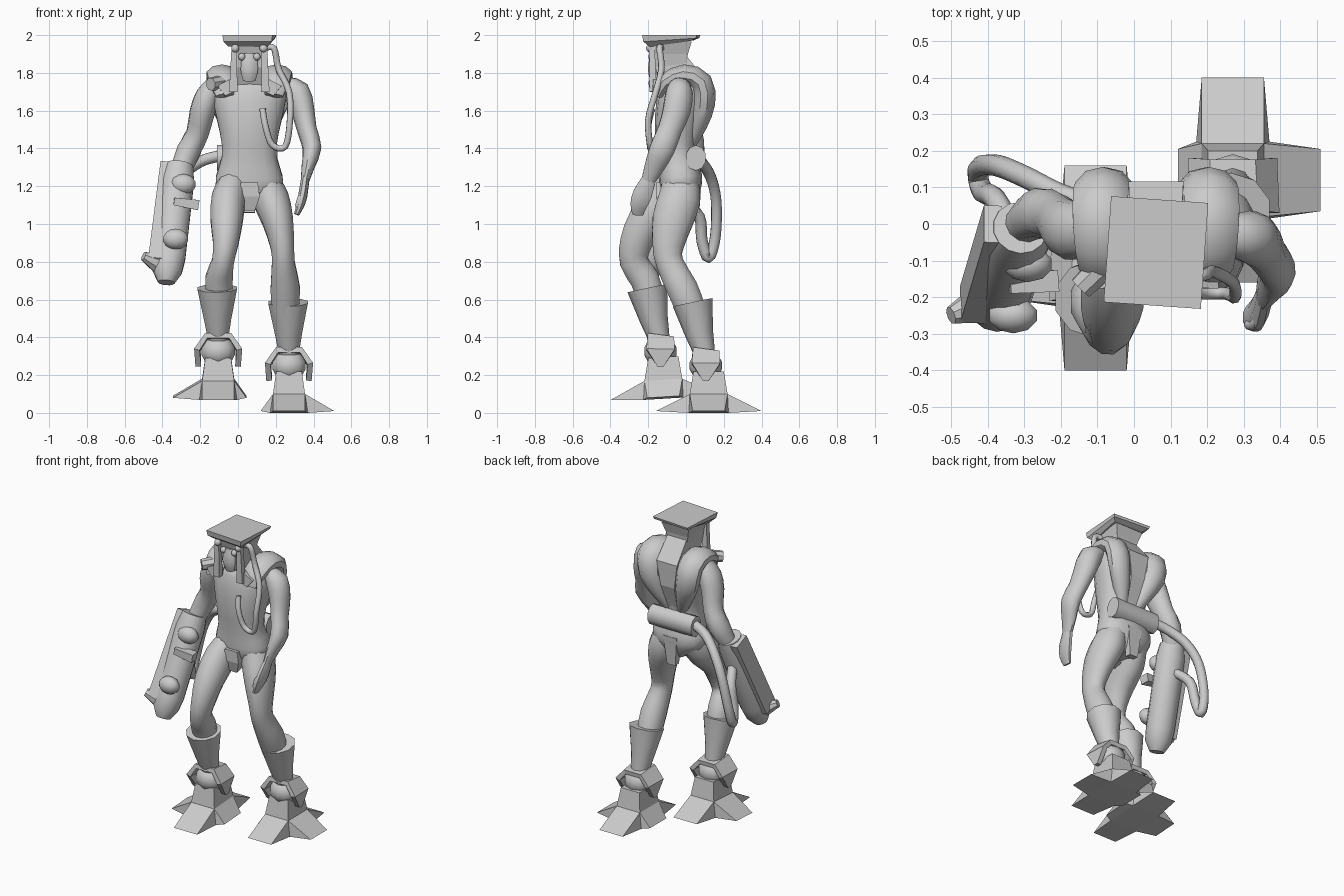
import bpy
import bmesh
import math
from mathutils import Vector

default_cube = bpy.data.objects.get("Cube")
if default_cube:
    bpy.data.objects.remove(default_cube, do_unlink=True)

grey = bpy.data.materials.new("plain_grey")
grey.use_nodes = True
grey.diffuse_color = (0.6, 0.6, 0.6, 1)
grey.node_tree.nodes["Principled BSDF"].inputs["Base Color"].default_value = (0.6, 0.6, 0.6, 1)

MIDDLE = 0.06  # body centre line
X_AXIS, Y_AXIS = Vector((1, 0, 0)), Vector((0, 1, 0))


def finish(name, bm, angle=40):
    """Turn a bmesh into a shaded object."""
    bmesh.ops.recalc_face_normals(bm, faces=bm.faces)
    mesh = bpy.data.meshes.new(name)
    bm.to_mesh(mesh)
    bm.free()
    mesh.materials.append(grey)
    obj = bpy.data.objects.new(name, mesh)
    bpy.context.collection.objects.link(obj)
    bpy.ops.object.select_all(action='DESELECT')
    obj.select_set(True)
    bpy.context.view_layer.objects.active = obj
    if angle:
        bpy.ops.object.shade_smooth_by_angle(angle=math.radians(angle))


def resample(points, steps):
    """Catmull-Rom interpolation of tuples of any length."""
    result = []
    last = len(points) - 1
    for i in range(last):
        a, b, c, d = (points[max(0, min(last, i + k))] for k in (-1, 0, 1, 2))
        for s in range(steps):
            t = s / steps
            result.append(tuple(
                q + t * (r - p) / 2 + t * t * (p - 2.5 * q + 2 * r - w / 2)
                + t ** 3 * (3 * (q - r) + w - p) / 2
                for p, q, r, w in zip(a, b, c, d)))
    return result + [points[last]]


def loft(name, rings, sides=10, steps=2, ref=X_AXIS, angle=40, square=1.0):
    """Sweep ellipses (x, y, z, half width, half depth) along a path."""
    rings = resample(rings, steps)
    centres = [Vector(r[:3]) for r in rings]
    bm = bmesh.new()
    loops = []
    for i, ring in enumerate(rings):
        tangent = (centres[min(i + 1, len(rings) - 1)] - centres[max(i - 1, 0)]).normalized()
        u = (ref - tangent * ref.dot(tangent)).normalized()
        v = tangent.cross(u)
        loop = []
        for k in range(sides):
            turn = math.tau * (k + 0.5) / sides
            cs, sn = math.cos(turn), math.sin(turn)
            power = 0 if sides == 4 else square
            cs = math.copysign(abs(cs) ** power, cs)
            sn = math.copysign(abs(sn) ** power, sn)
            loop.append(bm.verts.new(centres[i] + u * cs * ring[3] + v * sn * ring[4]))
        loops.append(loop)
    for low, high in zip(loops, loops[1:]):
        for k in range(sides):
            n = (k + 1) % sides
            bm.faces.new((low[k], low[n], high[n], high[k]))
    bm.faces.new(loops[0][::-1])
    bm.faces.new(loops[-1])
    finish(name, bm, angle)


def block(name, rings, ref=X_AXIS):
    """Flat-faced four-sided loft."""
    loft(name, rings, sides=4, steps=1, ref=ref, angle=0)


def hose(name, points, radius):
    """Round tube along a path, as a bevelled curve."""
    curve = bpy.data.curves.new(name, 'CURVE')
    curve.dimensions = '3D'
    curve.bevel_depth = radius
    curve.bevel_resolution = 2
    curve.use_fill_caps = True
    path = resample(points, 4)
    spline = curve.splines.new('POLY')
    spline.points.add(len(path) - 1)
    for target, p in zip(spline.points, path):
        target.co = (*p, 1)
    spline.use_smooth = True
    curve.materials.append(grey)
    bpy.context.collection.objects.link(bpy.data.objects.new(name, curve))


def ball(name, centre, radii):
    bm = bmesh.new()
    bmesh.ops.create_uvsphere(bm, u_segments=10, v_segments=7, radius=1)
    bmesh.ops.scale(bm, vec=radii, verts=bm.verts)
    bmesh.ops.translate(bm, vec=centre, verts=bm.verts)
    finish(name, bm)


def mirrored(rings, side):
    """Reflect ring centres about the body centre line when side is -1."""
    return [(MIDDLE + side * (r[0] - MIDDLE),) + tuple(r[1:]) for r in rings]


def star_foot(name, x, y, z, outward, tilt):
    """Four flat toes around a raised centre; the inner toe is short."""
    bm = bmesh.new()

    def point(px, py, pz):
        return bm.verts.new((x + px, y + py, z + pz + tilt * py))

    quarter = [(1, 1), (-1, 1), (-1, -1), (1, -1)]
    floor = [point(0.1 * a, 0.105 * b, 0) for a, b in quarter]
    knuckle = [point(0.085 * a, 0.1 * b, 0.1) for a, b in quarter]
    crown = [point(0.068 * a, 0.08 * b, 0.22) for a, b in quarter]
    bm.faces.new(floor)
    bm.faces.new(crown)
    for k, (dx, dy) in enumerate([(0, 1), (-1, 0), (0, -1), (1, 0)]):
        n = (k + 1) % 4
        reach = 0.28 if dy else (0.24 if dx == outward else 0.15)
        tips = [point(dx * reach - s * dy * 0.085, dy * reach + s * dx * 0.085, 0.01)
                for s in (-1, 1)]
        bm.faces.new((knuckle[k], knuckle[n], tips[1], tips[0]))
        bm.faces.new((floor[k], floor[n], tips[1], tips[0]))
        bm.faces.new((floor[k], knuckle[k], tips[0]))
        bm.faces.new((floor[n], knuckle[n], tips[1]))
        bm.faces.new((knuckle[k], knuckle[n], crown[n], crown[k]))
    finish(name, bm, 0)


def lower_leg(side, x, y, z, outward, tilt):
    """Foot, ankle guard and flared boot; z lifts the whole assembly."""
    star_foot(side + "_foot", x, y, z, outward, tilt)
    ball(side + "_ankle", (x, y - 0.015, z + 0.25), (0.095, 0.088, 0.082))
    arch = [(-0.105, 0.17, 0.015), (-0.11, 0.26, 0.075), (-0.06, 0.325, 0.07)]
    arch += [(-a, h, w) for a, h, w in reversed(arch)]
    block(side + "_ankle_guard", [(x + a, y - 0.015, z + h, w, 0.015) for a, h, w in arch],
          ref=Vector((0, 1, -0.15)))
    loft(side + "_boot", [(x, y - 0.02, z + 0.31, 0.055, 0.055),
                          (x - 0.003, y - 0.05, z + 0.42, 0.075, 0.075),
                          (x - 0.005, y - 0.085, z + 0.585, 0.11, 0.107)], steps=1)


# Legs
lower_leg("left", 0.27, 0.12, 0, 1, 0)
lower_leg("right", -0.105, -0.12, 0.075, -1, 0.06)
loft("left_leg", [(0.25, 0.03, 0.54, 0.075, 0.08), (0.25, -0.02, 0.66, 0.08, 0.085),
                  (0.24, -0.085, 0.79, 0.063, 0.075), (0.235, -0.095, 0.88, 0.065, 0.085),
                  (0.21, -0.07, 1.02, 0.085, 0.112), (0.175, -0.035, 1.13, 0.098, 0.115),
                  (0.15, -0.03, 1.21, 0.085, 0.1)], sides=12)
loft("right_leg", [(-0.1, -0.19, 0.62, 0.07, 0.075), (-0.1, -0.22, 0.71, 0.075, 0.08),
                   (-0.08, -0.275, 0.8, 0.06, 0.078), (-0.065, -0.265, 0.9, 0.07, 0.088),
                   (-0.06, -0.21, 1.02, 0.088, 0.1), (-0.05, -0.11, 1.13, 0.092, 0.115),
                   (-0.02, -0.04, 1.21, 0.085, 0.1)], sides=12)

# Torso
loft("torso", [(MIDDLE, -0.03, 1.1, 0.05, 0.07), (MIDDLE, -0.03, 1.18, 0.165, 0.105),
               (MIDDLE, -0.03, 1.25, 0.18, 0.115), (MIDDLE, -0.05, 1.36, 0.147, 0.1),
               (MIDDLE, -0.05, 1.48, 0.158, 0.115), (MIDDLE, -0.03, 1.62, 0.19, 0.13),
               (MIDDLE, -0.01, 1.73, 0.2, 0.12), (MIDDLE, -0.02, 1.79, 0.12, 0.08)],
     sides=14, square=0.8)
block("codpiece", [(MIDDLE, -0.11, 1.08, 0.03, 0.03), (MIDDLE, -0.13, 1.15, 0.055, 0.03),
                   (MIDDLE, -0.13, 1.22, 0.045, 0.03)])
block("rear_flap", [(MIDDLE, 0.05, 1.06, 0.03, 0.02), (MIDDLE, 0.06, 1.25, 0.05, 0.025)])
block("back_panel", [(MIDDLE, 0.0, 1.4, 0.03, 0.04), (MIDDLE, 0.06, 1.6, 0.05, 0.05),
                     (MIDDLE, 0.06, 1.73, 0.075, 0.06), (MIDDLE, -0.03, 1.85, 0.07, 0.05)])
for label, side in (("left", 1), ("right", -1)):
    loft(label + "_shoulder_lobe", mirrored(
        [(0.19, -0.15, 1.68, 0.05, 0.025), (0.2, -0.11, 1.75, 0.075, 0.045),
         (0.205, -0.01, 1.79, 0.085, 0.055), (0.21, 0.08, 1.75, 0.08, 0.06),
         (0.195, 0.095, 1.64, 0.075, 0.06), (0.15, 0.06, 1.52, 0.055, 0.05),
         (0.1, 0.01, 1.4, 0.03, 0.03)], side))
    block(label + "_collar_clip", mirrored(
        [(0.16, -0.155, 1.69, 0.03, 0.02), (0.19, -0.15, 1.75, 0.045, 0.025)], side))
loft("shoulder_port", [(-0.08, -0.11, 1.75, 0.04, 0.04), (-0.145, -0.175, 1.74, 0.035, 0.035)],
     sides=8, steps=1)

# Head with flat cap
block("head", [(MIDDLE, -0.06, 1.74, 0.07, 0.06), (MIDDLE, -0.08, 1.84, 0.07, 0.085),
               (MIDDLE, -0.08, 1.9, 0.08, 0.09), (MIDDLE, -0.08, 1.965, 0.1, 0.11)])
block("flat_cap", [(MIDDLE, -0.075, 1.955, 0.105, 0.11), (MIDDLE, -0.078, 1.975, 0.128, 0.14),
                   (MIDDLE, -0.078, 2, 0.133, 0.145)], ref=Vector((1, -0.07, 0)))
loft("muzzle", [(MIDDLE, -0.16, 1.76, 0.035, 0.03), (MIDDLE, -0.17, 1.82, 0.05, 0.035),
                (MIDDLE, -0.16, 1.9, 0.04, 0.03)], sides=8)
for label, side in (("left", 1), ("right", -1)):
    ball(label + "_eye", (MIDDLE + side * 0.04, -0.18, 1.885), (0.02, 0.02, 0.02))
    ball(label + "_brow_stud", (MIDDLE + side * 0.075, -0.19, 1.93), (0.022, 0.022, 0.022))
    block(label + "_cheek_strap", mirrored(
        [(0.145, -0.175, 1.7, 0.022, 0.018), (0.14, -0.18, 1.94, 0.014, 0.015)], side))
hose("breathing_hose", [(0.14, -0.13, 1.93), (0.19, -0.14, 1.93), (0.215, -0.13, 1.82),
                        (0.27, -0.16, 1.7), (0.275, -0.2, 1.55), (0.25, -0.19, 1.41),
                        (0.18, -0.19, 1.42), (0.145, -0.2, 1.52), (0.13, -0.18, 1.61)], 0.017)

# Arms
loft("left_arm", [(0.25, -0.03, 1.74, 0.04, 0.05), (0.31, -0.035, 1.7, 0.07, 0.072),
                  (0.343, -0.05, 1.6, 0.062, 0.075), (0.365, -0.085, 1.5, 0.052, 0.065),
                  (0.392, -0.125, 1.4, 0.05, 0.068), (0.372, -0.165, 1.31, 0.036, 0.055),
                  (0.355, -0.2, 1.23, 0.023, 0.038)], sides=12, ref=Vector((1, 0.2, 0.3)))
loft("left_hand", [(0.357, -0.19, 1.25, 0.023, 0.037), (0.345, -0.23, 1.16, 0.025, 0.055),
                   (0.33, -0.25, 1.1, 0.022, 0.048), (0.31, -0.255, 1.05, 0.015, 0.03)], sides=8)
hose("left_thumb", [(0.35, -0.24, 1.18), (0.33, -0.275, 1.14), (0.315, -0.275, 1.09)], 0.015)
loft("right_arm", [(-0.12, -0.02, 1.75, 0.045, 0.06), (-0.16, -0.02, 1.68, 0.065, 0.08),
                   (-0.19, -0.01, 1.59, 0.067, 0.08), (-0.215, 0.02, 1.48, 0.06, 0.068),
                   (-0.26, 0.03, 1.39, 0.065, 0.07), (-0.3, 0, 1.29, 0.055, 0.055)],
     sides=12, ref=Vector((1, 0, 0.3)))

# Back tank and supply hose
loft("back_tank", [(x, 0.052, 1.35, 0.055, 0.067) for x in (-0.11, 0.21)], steps=1, ref=Y_AXIS)
hose("supply_hose", [(-0.1, 0.05, 1.36), (-0.2, 0.08, 1.33), (-0.3, 0.13, 1.25),
                     (-0.375, 0.16, 1.12), (-0.42, 0.155, 0.93), (-0.425, 0.12, 0.82),
                     (-0.41, 0.085, 0.91), (-0.38, 0.07, 1.04), (-0.33, -0.02, 1.13)], 0.03)

# Arm-mounted gun
loft("gun_barrel", [(-0.31, -0.01, 1.31, 0.075, 0.075), (-0.32, -0.04, 1.23, 0.09, 0.087),
                    (-0.365, -0.19, 0.82, 0.088, 0.085), (-0.375, -0.22, 0.75, 0.08, 0.08),
                    (-0.38, -0.24, 0.69, 0.045, 0.045)], sides=14, steps=1)
block("gun_side_rail", [(-0.385, 0, 1.31, 0.025, 0.055), (-0.44, -0.22, 0.8, 0.035, 0.055)])
ball("gun_upper_dome", (-0.29, -0.11, 1.21), (0.07, 0.05, 0.055))
ball("gun_lower_dome", (-0.33, -0.25, 0.92), (0.07, 0.05, 0.055))
block("gun_clamp", [(-0.34, -0.165, 1.12, 0.025, 0.02), (-0.21, -0.155, 1.1, 0.03, 0.027)],
      ref=Y_AXIS)
loft("gun_nozzle", [(-0.42, -0.22, 0.79, 0.055, 0.055), (-0.5, -0.25, 0.83, 0.025, 0.025)],
     sides=8, steps=1, ref=Y_AXIS)
